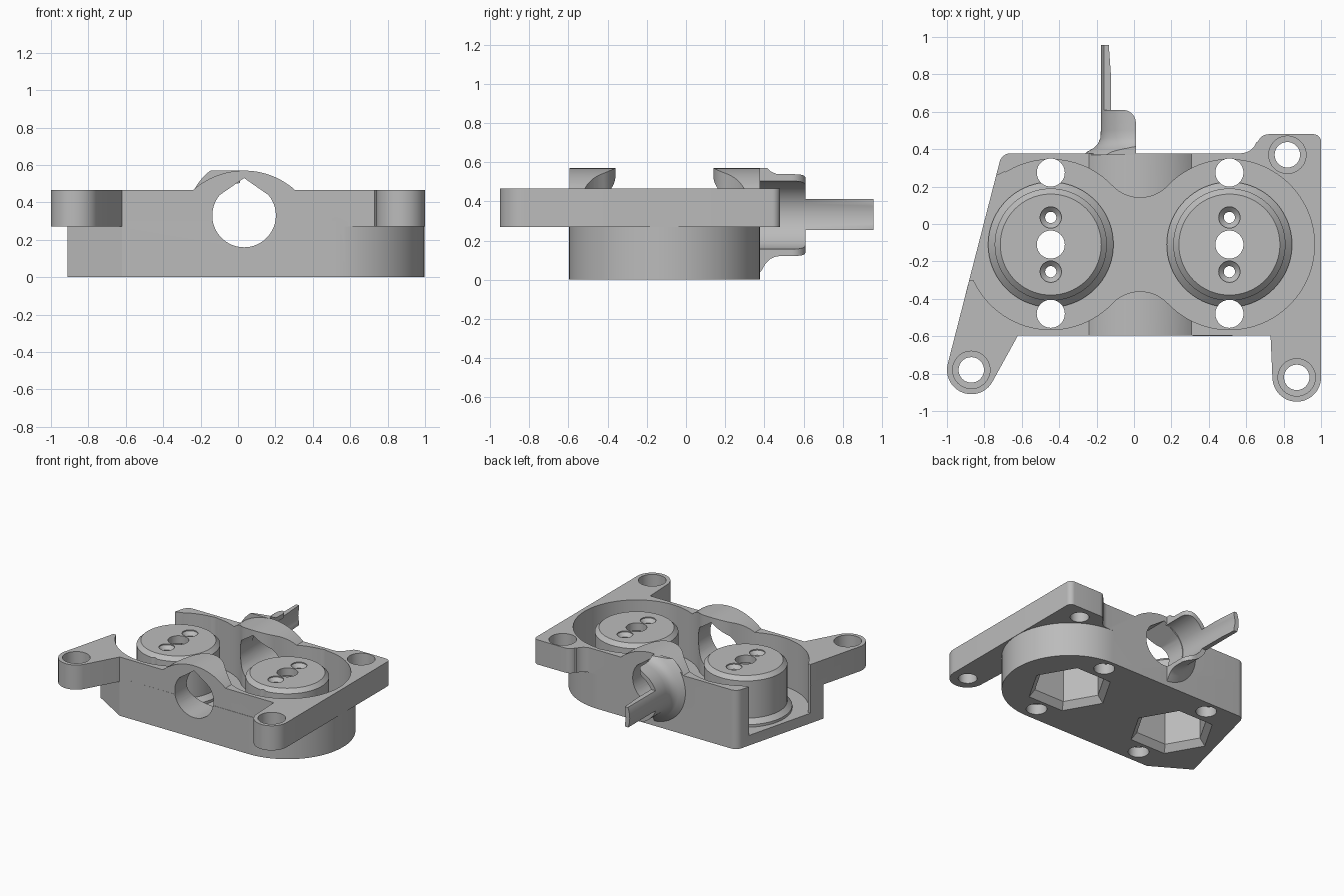
import bpy, bmesh
from math import sin, cos, radians, pi

if "Cube" in bpy.data.objects:
    bpy.data.objects.remove(bpy.data.objects["Cube"], do_unlink=True)

GREY = (0.5, 0.5, 0.5, 1)
grey = bpy.data.materials.new("plain_grey")
grey.use_nodes = True
grey.diffuse_color = GREY
grey.node_tree.nodes["Principled BSDF"].inputs["Base Color"].default_value = GREY


def finish(name, bm):
    bmesh.ops.recalc_face_normals(bm, faces=bm.faces)
    mesh = bpy.data.meshes.new(name)
    bm.to_mesh(mesh)
    bm.free()
    mesh.materials.append(grey)
    obj = bpy.data.objects.new(name, mesh)
    bpy.context.collection.objects.link(obj)
    return obj


def skin(name, rings):
    """Solid skinned through matching rings of points, capped at both ends."""
    bm = bmesh.new()
    loops = [[bm.verts.new(p) for p in ring] for ring in rings]
    n = len(loops[0])
    for a, b in zip(loops, loops[1:]):
        for i in range(n):
            j = (i + 1) % n
            bm.faces.new((a[i], a[j], b[j], b[i]))
    bm.faces.new(loops[0])
    bm.faces.new(loops[-1])
    return finish(name, bm)


def prism(name, pts, lo, hi, axis="z"):
    place = (lambda u, v, h: (u, v, h)) if axis == "z" else (lambda u, v, h: (u, h, v))
    return skin(name, [[place(u, v, h) for u, v in pts] for h in (lo, hi)])


def lathe(name, cu, cv, profile, sides=64, axis="z"):
    """Turned solid; profile is (radius, height along the axis)."""
    rings = []
    for r, h in profile:
        ring = [(cu + r * cos(2 * pi * i / sides), cv + r * sin(2 * pi * i / sides))
                for i in range(sides)]
        rings.append([(u, v, h) if axis == "z" else (u, h, v) for u, v in ring])
    return skin(name, rings)


def arc(cx, cy, r, a0, a1, n=24):
    return [(cx + r * cos(radians(a0 + (a1 - a0) * i / n)),
             cy + r * sin(radians(a0 + (a1 - a0) * i / n))) for i in range(n + 1)]


def boolean(obj, op, *tools):
    for tool in tools:
        mod = obj.modifiers.new("cut", "BOOLEAN")
        mod.operation, mod.object, mod.solver = op, tool, "EXACT"
        bpy.context.view_layer.objects.active = obj
        bpy.ops.object.modifier_apply(modifier=mod.name)
        bpy.data.objects.remove(tool, do_unlink=True)


FRONT, BACK, MID = -0.595, 0.378, -0.11
LEFT_X, RIGHT_X, BORE_X, BORE_Z = -0.445, 0.51, 0.0325, 0.33
FLOOR = 0.08

# Lower block: round at one end, slanted and clipped at the other
back_corner = arc(-0.66, 0.318, 0.06, 90, 165, 6)
base = [(-0.62, FRONT)] + arc(RIGHT_X, MID, 0.488, -90, 90, 48) + back_corner + [(-0.912, -0.42)]
body = prism("body", base, 0, 0.3)

# Upper flange with three mounting ears
flange = ([(-0.62, FRONT), (0.73, FRONT), (0.74, -0.82)]
          + arc(0.87, -0.82, 0.13, 180, 360)
          + arc(0.96, 0.44, 0.04, 0, 90, 6)
          + arc(0.72, 0.42, 0.06, 90, 160, 8)
          + arc(0.57, 0.468, 0.09, -20, -90, 8)
          + back_corner
          + arc(-0.87, -0.78, 0.13, 167, 328))
ridge = arc(BORE_X, 0.16, 0.41, 40, 140, 40)
boolean(body, "UNION", prism("flange", flange, 0.27, 0.465),
        prism("ridge", ridge, FRONT, BACK, "y"))

# Twin round pocket with a narrow waist, open through the slanted side
R, T, OFF, NECK = 0.455, 43.5, 0.4537, 0.2037
pocket = (arc(RIGHT_X, MID, R, T - 180, 180 - T, 64)
          + arc(BORE_X, MID + OFF, NECK, -T, T - 180)[1:-1]
          + arc(LEFT_X, MID, R, T, 360 - T, 64)
          + arc(BORE_X, MID - OFF, NECK, 180 - T, T)[1:-1])
opening = [(-1.1, 0.27), (-0.72, 0.265), (-0.69, 0.28), (-0.6, 0.1),
           (-0.6, -0.3), (-0.85, -0.3), (-1.1, -0.3)]
# Teardrop bore running front to back
bore = arc(BORE_X, BORE_Z, 0.17, 140, 400, 48) + [(BORE_X, 0.53)]
boolean(body, "DIFFERENCE", prism("pocket", pocket, FLOOR, 1),
        prism("opening", opening, FLOOR, 1), prism("bore", bore, -0.8, 0.8, "y"))

# Counterbored holes in the ears
for x, y in ((-0.87, -0.78), (0.87, -0.82), (0.82, 0.37)):
    boolean(body, "DIFFERENCE", lathe("ear_hole", x, y, [
        (0.068, 0.2), (0.068, 0.35), (0.1, 0.351), (0.1, 0.6)], 40))


def recess(x):
    """Six-sided hollow entered from underneath."""
    return lathe("recess", x, MID, [(0.319, -0.01), (0.265, 0.05), (0.265, 0.4)], 6)


def bolt_hole(x, y):
    return lathe("bolt_hole", x, y, [(0.075, -0.1), (0.075, 0.8)], 40)


# Round bosses standing in the pocket
parts = [body]
for name, x in (("left_boss", LEFT_X), ("right_boss", RIGHT_X)):
    boss = lathe(name, x, MID, [(0.335, FLOOR), (0.335, 0.1), (0.3, 0.135),
                                (0.3, 0.43), (0.27, 0.46)], 72)
    for part in (body, boss):
        boolean(part, "DIFFERENCE", recess(x), bolt_hole(x, 0.275), bolt_hole(x, -0.48))
    boolean(boss, "DIFFERENCE", bolt_hole(x, MID))
    for side in (-1, 1):
        boolean(boss, "DIFFERENCE", lathe("screw_hole", x, MID + side * 0.145, [
            (0.03, 0.3), (0.03, 0.425), (0.057, 0.452), (0.057, 0.6)], 32))
    parts.append(boss)


# Half-open spout and its tongue, both cut from a flared tube
def tube(name):
    outer = lathe(name, BORE_X, BORE_Z, [
        (0.3, 0.37), (0.285, 0.385), (0.25, 0.405), (0.225, 0.43), (0.212, 0.46),
        (0.21, 0.5), (0.21, 0.957)], 72, "y")
    boolean(outer, "DIFFERENCE",
            lathe("tube_bore", BORE_X, BORE_Z, [(0.175, 0.3), (0.175, 1)], 72, "y"))
    return outer


spout = tube("spout")
plan = [(-0.4, 0.3), (0.01, 0.3)] + arc(-0.06, 0.54, 0.07, 0, 90, 10) + [(-0.4, 0.61)]
boolean(spout, "INTERSECT", prism("spout_limit", plan, 0, 0.57))
tongue = tube("tongue")
strip = [(-0.4, 0.6), (-0.115, 0.6), (-0.12, 0.75), (-0.135, 0.96), (-0.4, 0.96)]
boolean(tongue, "INTERSECT", prism("tongue_limit", strip, 0.255, 0.412))
parts += [spout, tongue]

bpy.ops.object.select_all(action="DESELECT")
for part in parts:
    part.select_set(True)
bpy.context.view_layer.objects.active = body
bpy.ops.object.shade_smooth_by_angle(angle=radians(25))
